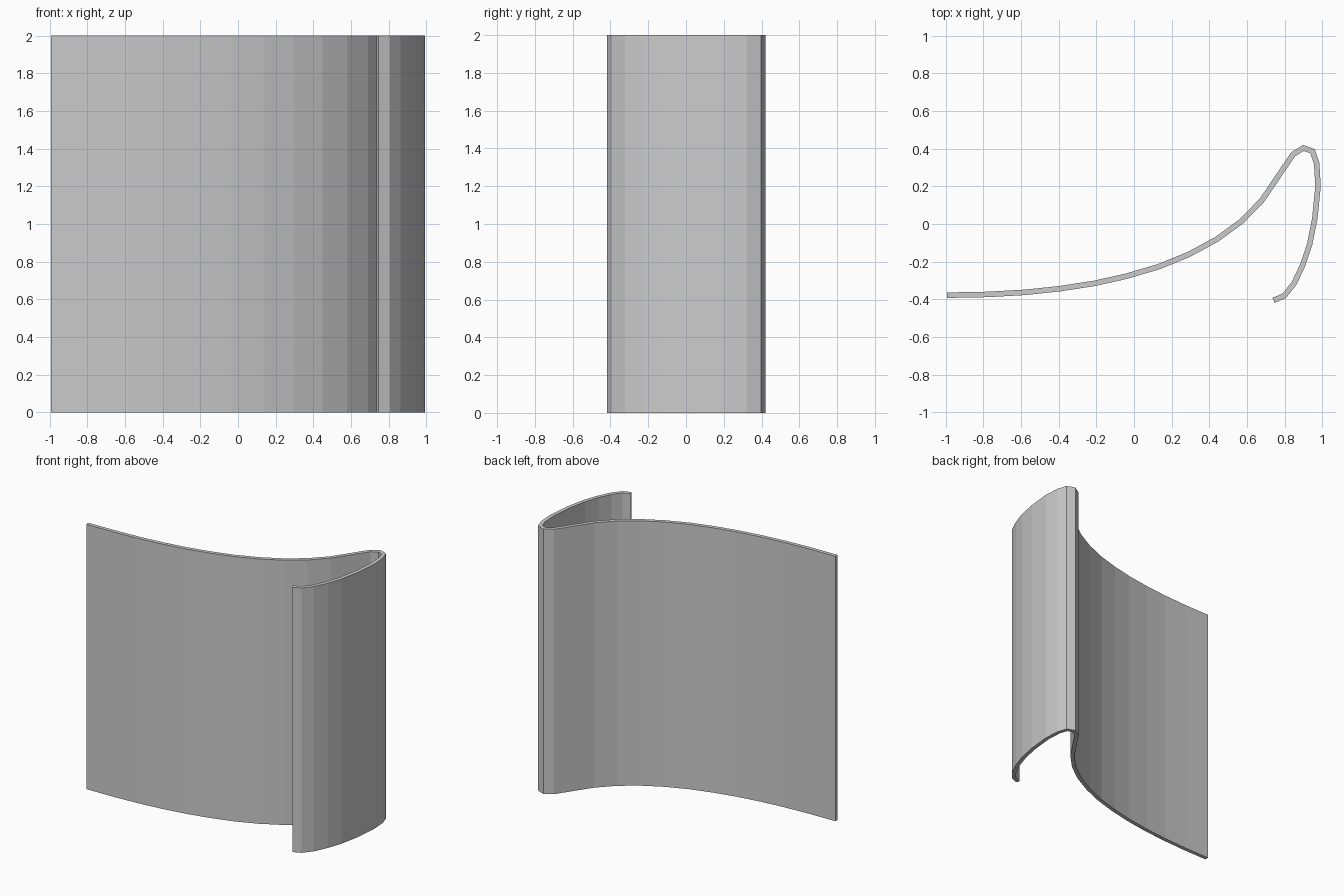
import bpy, bmesh
from mathutils import Vector

if "Cube" in bpy.data.objects:
    bpy.data.objects.remove(bpy.data.objects["Cube"])

HEIGHT, HALF_THICK = 2.0, 0.0145

# Centreline of the bent sheet, seen from above
PATH = [Vector(p) for p in [
    (-0.993, -0.378), (-0.78, -0.374), (-0.58, -0.363), (-0.39, -0.343),
    (-0.21, -0.315), (-0.04, -0.277), (0.13, -0.227), (0.29, -0.162),
    (0.44, -0.081), (0.57, 0.014), (0.68, 0.127), (0.77, 0.26),
    (0.845, 0.37), (0.90, 0.404), (0.948, 0.386), (0.97, 0.32),
    (0.977, 0.20), (0.96, 0.03), (0.932, -0.11), (0.895, -0.22),
    (0.85, -0.315), (0.798, -0.381), (0.741, -0.405)]]


def mitre(i):
    """Offset vector that keeps the sheet an even thickness at point i."""
    a = (PATH[i] - PATH[i - 1]).normalized() if i > 0 else None
    b = (PATH[i + 1] - PATH[i]).normalized() if i < len(PATH) - 1 else None
    a, b = a or b, b or a
    t = (a + b).normalized()
    n = Vector((-t.y, t.x))
    return n * HALF_THICK / t.dot(a)


# Curved sheet: one quad of cross-section per path point, bridged along the path
bm = bmesh.new()
rings = []
for i, p in enumerate(PATH):
    o = mitre(i)
    l, r = p + o, p - o
    rings.append([bm.verts.new((q.x, q.y, z))
                  for q, z in ((l, 0), (r, 0), (r, HEIGHT), (l, HEIGHT))])
for a, b in zip(rings, rings[1:]):
    for k in range(4):
        j = (k + 1) % 4
        bm.faces.new((a[k], a[j], b[j], b[k]))
bm.faces.new(rings[0])
bm.faces.new(rings[-1])
bmesh.ops.recalc_face_normals(bm, faces=bm.faces)

mesh = bpy.data.meshes.new("curved_sheet")
bm.to_mesh(mesh)
bm.free()
bpy.context.collection.objects.link(bpy.data.objects.new("curved_sheet", mesh))
